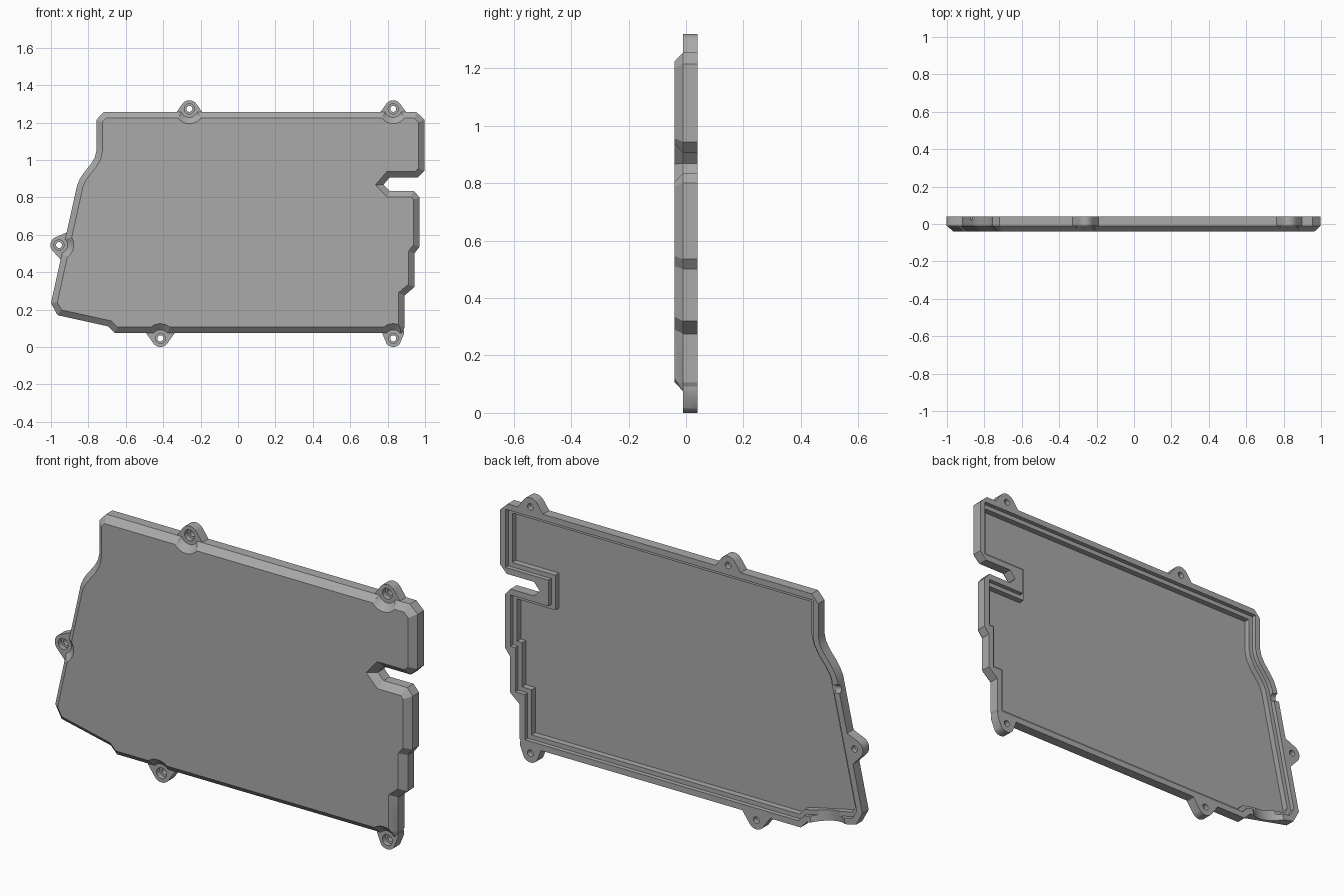
import bpy, bmesh, math
from mathutils import Vector

cube = bpy.data.objects.get("Cube")
if cube:
    bpy.data.objects.remove(cube, do_unlink=True)

mat = bpy.data.materials.new("plain grey")
mat.use_nodes = True
GREY = (0.4, 0.4, 0.4, 1)
mat.diffuse_color = GREY
mat.node_tree.nodes["Principled BSDF"].inputs["Base Color"].default_value = GREY

FRONT, SHOULDER, BACK = -0.04, -0.01, 0.04


def loft(name, sections):
    """Solid through matching (x, z) polygons, each placed at a depth y."""
    bm = bmesh.new()
    rings = [[bm.verts.new((x, y, z)) for x, z in poly] for poly, y in sections]
    n = len(rings[0])
    bm.faces.new(rings[0])
    bm.faces.new(rings[-1])
    for a, b in zip(rings, rings[1:]):
        for i in range(n):
            j = (i + 1) % n
            bm.faces.new((a[i], a[j], b[j], b[i]))
    bmesh.ops.recalc_face_normals(bm, faces=bm.faces)
    mesh = bpy.data.meshes.new(name)
    bm.to_mesh(mesh)
    bm.free()
    obj = bpy.data.objects.new(name, mesh)
    mesh.materials.append(mat)
    bpy.context.collection.objects.link(obj)
    return obj


def inset(poly, d):
    """Mitred inward offset of an anticlockwise polygon."""
    pts = [Vector(p) for p in poly]
    out = []
    for i, p in enumerate(pts):
        a = (p - pts[i - 1]).normalized()
        b = (pts[(i + 1) % len(pts)] - p).normalized()
        na, nb = Vector((-a.y, a.x)), Vector((-b.y, b.x))
        out.append(p + (na + nb) * d / (1 + na.dot(nb)))
    return out


def circle(c, r, n=32):
    return [(c[0] + r * math.cos(math.tau * i / n),
             c[1] + r * math.sin(math.tau * i / n)) for i in range(n)]


def combine(target, tool, operation):
    mod = target.modifiers.new("combine", 'BOOLEAN')
    mod.operation, mod.solver, mod.object = operation, 'EXACT', tool
    bpy.context.view_layer.objects.active = target
    bpy.ops.object.modifier_apply(modifier=mod.name)
    bpy.data.objects.remove(tool, do_unlink=True)


def rod(name, x, y, z, radius, direction, length):
    bpy.ops.mesh.primitive_cylinder_add(vertices=48, radius=radius, depth=length,
                                        location=(x, y, z))
    obj = bpy.context.object
    obj.name = name
    obj.rotation_euler = Vector(direction).to_track_quat('Z', 'Y').to_euler()
    obj.data.materials.append(mat)
    return obj


# Left edge is shared by the outside and the cavity
left_edge = [(-.757, 1.05), (-.765, 1.015), (-.785, .98), (-.825, .93), (-.845, .9),
             (-.86, .865), (-1, .235), (-.965, .17), (-.693, .11), (-.66, .075)]
outline = left_edge + [
    (.875, .075), (.89, .105), (.89, .275), (.943, .32), (.943, .5), (.97, .535),
    (.97, .8), (.94, .835), (.81, .835), (.778, .868), (.81, .905), (.96, .905),
    (.997, .943), (.997, 1.215), (.955, 1.255), (-.72, 1.255), (-.757, 1.215)]
cavity_outline = left_edge + [
    (.89, .075), (.89, .3), (.943, .3), (.943, .52), (.97, .52), (.97, .835),
    (.76, .835), (.76, .905), (.997, .905), (.997, 1.255), (-.757, 1.255)]

# Cover plate with chamfered front
cover = loft("cover_plate", [(inset(outline, .032), FRONT), (outline, SHOULDER),
                             (outline, BACK)])

# Screw lugs: centre, outward direction, half width of the flared foot
lugs = [((-.26, 1.273), (0, 1), .075), ((.83, 1.273), (0, 1), .075),
        ((-.957, .545), (-.976, .217), .075),
        ((-.415, .046), (0, -1), .075), ((.83, .046), (0, -1), .058)]
for c, d, foot in lugs:
    c, d = Vector(c), Vector(d).normalized()
    side = Vector((-d.y, d.x))
    profile = [c + d * .046 * math.cos(a) + side * .046 * math.sin(a)
               for a in [math.radians(t) for t in range(-50, 51, 10)]]
    profile += [c + side * foot - d * .026, c + side * foot - d * .045,
                c - side * foot - d * .045, c - side * foot - d * .026]
    combine(cover, loft("screw_lug", [(profile, SHOULDER), (profile, BACK)]), 'UNION')

# Stepped recess in the back
for name, width, floor in (("lip_cutter", .03, .018), ("cavity_cutter", .052, -.012)):
    ring = inset(cavity_outline, width)
    combine(cover, loft(name, [(ring, floor), (ring, .1)]), 'DIFFERENCE')

# Conical clearance, counterbore and through hole at each lug
for c, d, foot in lugs:
    combine(cover, loft("clearance_cutter", [(circle(c, .092), FRONT - .012),
            (circle(c, .046), SHOULDER)]), 'DIFFERENCE')
    combine(cover, loft("counterbore_cutter", [(circle(c, .027), -.1),
            (circle(c, .027), .015)]), 'DIFFERENCE')
    combine(cover, loft("hole_cutter", [(circle(c, .016), -.1),
            (circle(c, .016), .1)]), 'DIFFERENCE')

# Cable openings through the left and lower walls
combine(cover, rod("small_cable_cutter", -.87, BACK, .82, .02, (-.976, 0, .217), .2),
        'DIFFERENCE')
combine(cover, rod("wide_cable_cutter", -.81, BACK + .115, .14, .15, (.215, 0, .976), .15),
        'DIFFERENCE')

bpy.ops.object.select_all(action='DESELECT')
cover.select_set(True)
bpy.context.view_layer.objects.active = cover
bpy.ops.object.shade_smooth_by_angle(angle=math.radians(25))
